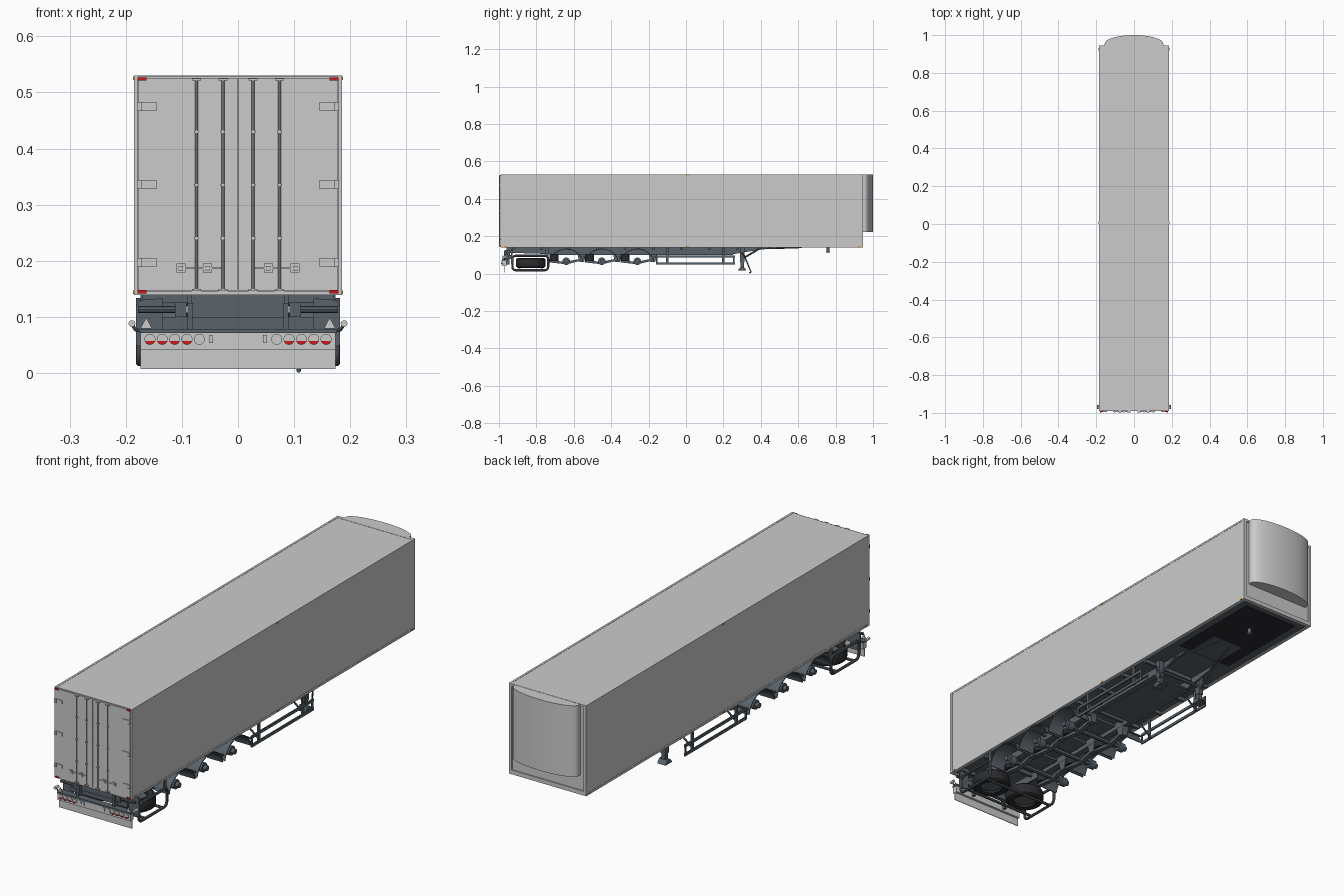
import bpy, bmesh
from math import cos, sin, pi, radians
from mathutils import Vector


def mat(name, r, g, b):
    m = bpy.data.materials.new(name)
    m.diffuse_color = (r, g, b, 1)
    return m


DARK = mat("chassis_slate", 0.10, 0.125, 0.145)
BLACK = mat("rubber_black", 0.025, 0.025, 0.028)
RED = mat("lamp_red", 0.6, 0.01, 0.01)
ORANGE = mat("marker_orange", 0.8, 0.3, 0.03)


def finish(name, bm, m=None):
    bmesh.ops.recalc_face_normals(bm, faces=bm.faces)
    me = bpy.data.meshes.new(name)
    bm.to_mesh(me)
    bm.free()
    return place(name, me, m)


def place(name, me, m):
    ob = bpy.data.objects.new(name, me)
    bpy.context.collection.objects.link(ob)
    if m:
        me.materials.clear()
        me.materials.append(m)
    return ob


def prism(name, pts, axis, a, b, m=None):
    """Extrude a 2D profile along an axis from a to b."""
    put = {'x': lambda p, t: (t, p[0], p[1]), 'y': lambda p, t: (p[0], t, p[1]),
           'z': lambda p, t: (p[0], p[1], t)}[axis]
    bm = bmesh.new()
    f = bm.faces.new([bm.verts.new(put(p, a)) for p in pts])
    new = bmesh.ops.extrude_face_region(bm, geom=[f])['geom']
    shift = Vector(put((0, 0), b - a))
    bmesh.ops.translate(bm, vec=shift, verts=[v for v in new if isinstance(v, bmesh.types.BMVert)])
    return finish(name, bm, m)


def box(name, x, y, z, m=None):
    return prism(name, [(x[0], y[0]), (x[1], y[0]), (x[1], y[1]), (x[0], y[1])], 'z', z[0], z[1], m)


def mbox(name, x, y, z, m=None):
    """Box plus its mirror image across x = 0."""
    for s, side in ((1, "right"), (-1, "left")):
        box(f"{name}_{side}", (s * x[0], s * x[1]), y, z, m)


def arc(cx, cy, rx, ry, a0, a1, n):
    return [(cx + rx * cos(radians(a0 + (a1 - a0) * i / n)),
             cy + ry * sin(radians(a0 + (a1 - a0) * i / n))) for i in range(n + 1)]


def disc(name, axis, c, r, a, b, m=None, n=24):
    return prism(name, arc(c[0], c[1], r, r, 0, 360 - 360 / n, n - 1), axis, a, b, m)


def tube(name, pts, r, m=DARK, cyclic=False):
    cu = bpy.data.curves.new(name, 'CURVE')
    cu.dimensions = '3D'
    cu.bevel_depth, cu.bevel_resolution, cu.use_fill_caps = r, 2, True
    sp = cu.splines.new('POLY')
    sp.points.add(len(pts) - 1)
    for p, q in zip(sp.points, pts):
        p.co = (*q, 1)
    sp.use_cyclic_u = cyclic
    tmp = bpy.data.objects.new(name + "_path", cu)
    me = bpy.data.meshes.new_from_object(tmp)
    bpy.data.objects.remove(tmp)
    return place(name, me, m)


def lathe(name, prof, centre, m):
    """Spin an (r, z) profile around a vertical axis."""
    bm = bmesh.new()
    vs = [bm.verts.new((r, 0, z)) for r, z in prof]
    es = [bm.edges.new((vs[i], vs[(i + 1) % len(vs)])) for i in range(len(vs))]
    bmesh.ops.spin(bm, geom=vs + es, cent=(0, 0, 0), axis=(0, 0, 1), angle=2 * pi, steps=40)
    bmesh.ops.remove_doubles(bm, verts=bm.verts, dist=1e-5)
    bmesh.ops.translate(bm, verts=bm.verts, vec=centre)
    return finish(name, bm, m)


W, Y0, Y1, ZB, ZT = 0.184, -0.988, 0.943, 0.146, 0.53

# cargo box with edge rails
box("cargo_box", (-W, W), (Y0 + 0.003, Y1 - 0.003), (ZB, ZT - 0.001))
mbox("bottom_rail", (W - 0.012, W + 0.001), (Y0, Y1), (0.139, 0.149))
mbox("top_rail", (W - 0.008, W + 0.001), (Y0, Y1), (ZT - 0.008, ZT))
mbox("front_corner_post", (W - 0.012, W + 0.001), (Y1 - 0.012, Y1 + 0.002), (0.139, ZT))
box("front_top_rail", (-W, W), (Y1 - 0.012, Y1 + 0.002), (ZT - 0.01, ZT))
box("front_bottom_rail", (-W, W), (Y1 - 0.012, Y1 + 0.002), (0.139, 0.157))
mbox("rear_corner_post", (W - 0.006, W + 0.001), (Y0 - 0.001, Y0 + 0.012), (0.139, ZT))
box("rear_sill", (-W, W), (Y0 - 0.001, Y0 + 0.01), (0.139, 0.146))

# curved cooling unit on the front wall
prism("cooling_unit", [(0.155, Y1 - 0.005)] + arc(0, 0.955, 0.155, 0.045, 0, 180, 32)
      + [(-0.155, Y1 - 0.005)], 'z', 0.222, ZT - 0.001)

# rear doors, hinges, locking bars and handles
mbox("rear_door", (0.0008, W - 0.007), (Y0 - 0.003, Y0 + 0.006), (0.147, ZT - 0.004))
for i, z in enumerate((0.197, 0.336, 0.475)):
    mbox(f"hinge_{i}", (0.144, 0.178), (Y0 - 0.006, Y0), (z - 0.007, z + 0.007))
    mbox(f"hinge_knuckle_{i}", (0.171, 0.180), (Y0 - 0.009, Y0), (z - 0.008, z + 0.008))
for x in (0.027, 0.074):
    for s in (-1, 1):
        tube(f"lock_bar_{s * x}", [(s * x, -0.996, 0.148), (s * x, -0.996, 0.523)], 0.0025, None)
        for z in (0.148, 0.240, 0.335, 0.430, 0.523):
            w = 0.008 if z in (0.148, 0.523) else 0.004
            box("lock_bar_bracket", (s * x - w, s * x + w), (-0.9985, Y0), (z - 0.002, z + 0.002))
for x in (0.054, 0.102):
    mbox("handle_plate", (x - 0.008, x + 0.008), (-0.994, Y0), (0.179, 0.195))
    mbox("handle_grip", (x - 0.004, x + 0.004), (-0.997, Y0), (0.183, 0.191))
mbox("handle_lever", (0.03, 0.11), (-0.995, -0.991), (0.185, 0.188))

# marker lamps
for z in (0.145, 0.524):
    mbox("rear_marker", (0.163, 0.179), (Y0 - 0.006, Y0), (z - 0.003, z + 0.003), RED)
for y in (-0.965, 0.008, 0.925):
    mbox("side_marker_low", (W, W + 0.003), (y - 0.007, y + 0.007), (0.141, 0.147), ORANGE)
mbox("side_marker_high", (W, W + 0.003), (0.001, 0.015), (0.522, 0.528), ORANGE)

# floor, coupling plate and king pin
box("floor_underside", (-0.172, 0.172), (-0.97, 0.93), (0.142, 0.147), DARK)
box("coupling_plate", (-0.135, 0.135), (0.46, 0.9), (0.139, 0.143), BLACK)
box("access_panel", (-0.075, 0.075), (0.46, 0.62), (0.1375, 0.14), DARK)
disc("king_pin", 'z', (0, 0.76), 0.008, 0.114, 0.14, DARK)
disc("king_pin_flange", 'z', (0, 0.76), 0.011, 0.114, 0.119, DARK)

# chassis beams, cross members and tray
side = [(-0.96, 0.143), (-0.96, 0.112), (-0.7, 0.104), (0.25, 0.104), (0.44, 0.136), (0.44, 0.143)]
for s in (-1, 1):
    prism("chassis_beam", side, 'x', s * 0.082, s * 0.09, DARK)
    box("beam_flange", (s * 0.074, s * 0.098), (-0.7, 0.25), (0.101, 0.105), DARK)
    tube("front_strut", [(s * 0.086, 0.40, 0.134), (s * 0.03, 0.6, 0.139)], 0.004)
for i in range(9):
    y = -0.93 + i * 0.15
    box(f"cross_member_{i}", (-0.17, 0.17), (y, y + 0.012), (0.126, 0.143), DARK)
box("pallet_tray", (-0.08, 0.08), (-0.13, 0.24), (0.108, 0.115), DARK)
box("rear_bulkhead", (-0.09, 0.09), (-0.955, -0.945), (0.098, 0.143), DARK)
box("rear_crossbeam", (-0.135, 0.135), (-0.95, -0.93), (0.078, 0.1), DARK)

# axles, suspension and mudguards
for i, y in enumerate((-0.64, -0.45, -0.26)):
    tube(f"axle_{i}", [(-0.15, y, 0.066), (0.15, y, 0.066)], 0.011)
    box(f"axle_mount_{i}", (-0.07, 0.07), (y - 0.05, y + 0.05), (0.118, 0.128), DARK)
    for s in (-1, 1):
        disc("brake_drum", 'x', (y, 0.066), 0.02, s * 0.125, s * 0.155, DARK)
        disc("hub", 'x', (y, 0.066), 0.011, s * 0.155, s * 0.17, DARK)
        disc("air_spring", 'z', (s * 0.086, y - 0.065), 0.024, 0.068, 0.105, BLACK)
        prism("trailing_arm", [(y - 0.09, 0.06), (y, 0.05), (y + 0.085, 0.07), (y + 0.085, 0.082),
                               (y, 0.064), (y - 0.09, 0.07)], 'x', s * 0.076, s * 0.096, DARK)
        prism("hanger", [(y + 0.06, 0.104), (y + 0.07, 0.062), (y + 0.095, 0.062), (y + 0.105, 0.104)],
              'x', s * 0.072, s * 0.1, DARK)
        prism("mudguard", arc(y, 0.052, 0.091, 0.082, 8, 172, 20) + arc(y, 0.052, 0.087, 0.078, 172, 8, 20),
              'x', s * 0.108, s * 0.182, DARK)
        tube("mudguard_stay", [(s * 0.086, y + 0.094, 0.09), (s * 0.18, y + 0.094, 0.09)], 0.004)

# side guards
for s in (-1, 1):
    x = s * 0.176
    for z in (0.054, 0.092):
        box("guard_rail", (x - 0.003, x + 0.003), (-0.16, 0.262), (z - 0.006, z + 0.006), DARK)
    for y in (-0.157, 0.255):
        box("guard_end", (x - 0.003, x + 0.003), (y - 0.004, y + 0.004), (0.05, 0.096), DARK)
    for y in (-0.1, 0.2):
        box("guard_post", (x - s * 0.003, x - s * 0.010), (y - 0.007, y + 0.007), (0.05, 0.143), DARK)
        tube("guard_brace", [(x - s * 0.007, y, 0.06), (s * 0.09, y, 0.125)], 0.004)

# landing legs
for s in (-1, 1):
    x = s * 0.108
    box("leg_outer", (x - 0.012, x + 0.012), (0.288, 0.312), (0.06, 0.143), DARK)
    box("leg_inner", (x - 0.009, x + 0.009), (0.291, 0.309), (0.025, 0.065), DARK)
    prism("leg_foot", [(0.278, 0.018), (0.322, 0.018), (0.318, 0.026), (0.308, 0.036), (0.292, 0.036),
                       (0.282, 0.026)], 'x', x - 0.02, x + 0.02, DARK)
    tube("leg_brace", [(x, 0.31, 0.085), (x * 0.85, 0.4, 0.138)], 0.005)
tube("leg_cross_tube", [(-0.108, 0.3, 0.1), (0.108, 0.3, 0.1)], 0.008)
tube("leg_crank", [(0.125, 0.30, 0.11), (0.14, 0.31, 0.1), (0.108, 0.348, 0.008), (0.108, 0.338, 0.004)], 0.004)

# spare wheels in a tubular carrier
tyre = [(0.046, 0.004), (0.068, 0), (0.077, 0.006), (0.080, 0.014), (0.080, 0.041), (0.077, 0.049),
        (0.068, 0.055), (0.046, 0.051)]
cage = [p for cx, cy, a in ((-0.755, 0.078, 0), (-0.91, 0.078, 90), (-0.91, 0.036, 180), (-0.755, 0.036, 270))
        for p in arc(cx, cy, 0.018, 0.018, a, a + 90, 4)]
for s in (-1, 1):
    lathe("spare_tyre", tyre, (s * 0.092, -0.83, 0.03), BLACK)
    disc("spare_rim", 'z', (s * 0.092, -0.83), 0.047, 0.045, 0.07, DARK, 32)
    tube("carrier_loop", [(s * 0.176, y, z) for y, z in cage], 0.006, DARK, True)
    box("carrier_hanger", (s * 0.166, s * 0.174), (-0.75, -0.735), (0.09, 0.143), DARK)
    # rear mudguards and their stays
    prism("rear_guard", [(s * 0.135, 0.05), (s * 0.182, 0.05), (s * 0.182, 0.118), (s * 0.175, 0.13),
                         (s * 0.135, 0.133)], 'y', -0.935, -0.928, DARK)
    box("stay_block", (s * 0.092, s * 0.112), (-0.965, -0.94), (0.1, 0.126), DARK)
    tube("stay_tube", [(s * 0.1, -0.955, 0.113), (s * 0.178, -0.955, 0.113)], 0.006)
for y in (-0.89, -0.77):
    tube("carrier_crossbar", [(-0.176, y, 0.022), (0.176, y, 0.022)], 0.006)

# rear bumper, lamps and spray flap
box("bumper", (-0.174, 0.174), (-0.982, -0.96), (0.042, 0.072))
box("bumper_cap", (-0.176, 0.176), (-0.985, -0.955), (0.071, 0.078), DARK)
box("spray_flap", (-0.174, 0.174), (-0.973, -0.970), (0.007, 0.043))
for s in (-1, 1):
    box("bumper_bracket", (s * 0.08, s * 0.09), (-0.972, -0.945), (0.05, 0.125), DARK)
    for i in range(5):
        x = s * (0.069 + 0.022 * i)
        disc("tail_lamp", 'y', (x, 0.06), 0.0098, -0.986, -0.98)
        if i:
            prism("tail_lamp_red", arc(x, 0.06, 0.0094, 0.0094, 200, 340, 10), 'y', -0.988, -0.985, RED)
    box("plate_lamp", (s * 0.045, s * 0.052), (-0.986, -0.98), (0.053, 0.068))
    prism("reflector", [(s * 0.153, 0.079), (s * 0.174, 0.079), (s * 0.1635, 0.099)], 'y', -0.982, -0.978)
    tube("lamp_arm", [(s * 0.170, -0.97, 0.075), (s * 0.183, -0.97, 0.077), (s * 0.189, -0.97, 0.087)], 0.003)
    disc("outline_lamp", 'y', (s * 0.189, 0.088), 0.006, -0.98, -0.958)

# smooth shading with sharp edges kept
for ob in bpy.context.collection.objects:
    ob.select_set(True)
    bpy.context.view_layer.objects.active = ob
bpy.ops.object.shade_smooth_by_angle(angle=radians(35))
